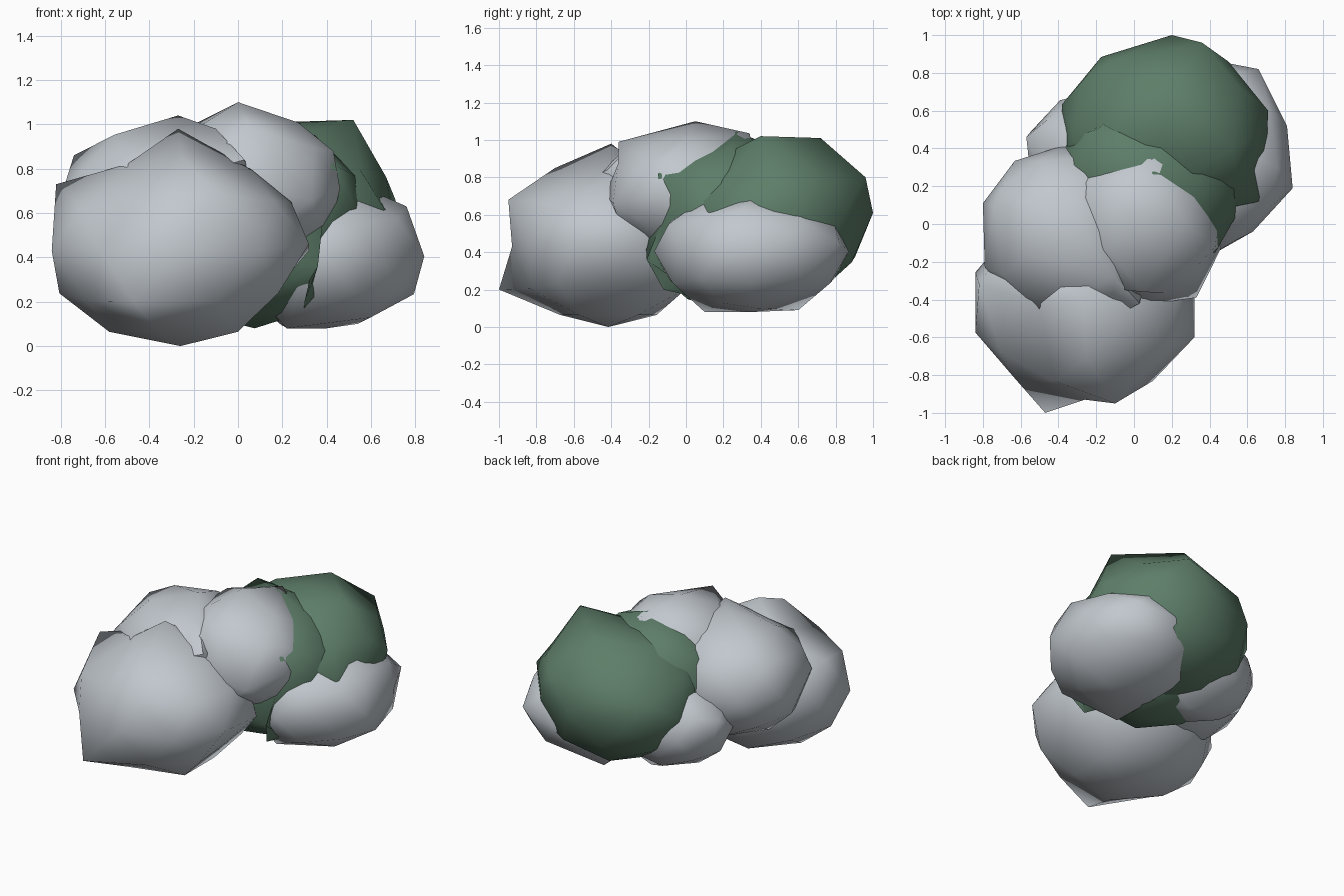
import bpy
import bmesh
import math
from mathutils import Vector

if "Cube" in bpy.data.objects:
    bpy.data.objects.remove(bpy.data.objects["Cube"], do_unlink=True)


def make_material(name, colour):
    mat = bpy.data.materials.new(name)
    mat.use_nodes = True
    mat.diffuse_color = (*colour, 1)
    shader = mat.node_tree.nodes["Principled BSDF"]
    shader.inputs["Base Color"].default_value = (*colour, 1)
    shader.inputs["Roughness"].default_value = 0.9
    return mat


stone = make_material("grey_stone", (0.535, 0.575, 0.615))
moss = make_material("moss_green", (0.11, 0.205, 0.14))


def boulder(name, mat, low, high, corners=()):
    """Low-poly rock filling a box, with its nearest points pulled to given corners."""
    bm = bmesh.new()
    bmesh.ops.create_icosphere(bm, subdivisions=2, radius=1)
    low, high = Vector(low), Vector(high)
    middle, half = (low + high) / 2, (high - low) / 2
    reach = [max(v.co[i] for v in bm.verts) for i in range(3)]
    free = {v: v.co.copy() for v in bm.verts}
    for v in bm.verts:
        v.co = [middle[i] + v.co[i] / reach[i] * half[i] for i in range(3)]
    for corner in map(Vector, corners):
        aim = Vector([(corner[i] - middle[i]) / half[i] for i in range(3)]).normalized()
        nearest = max(free, key=lambda v: free[v].dot(aim))
        nearest.co = corner
        del free[nearest]
    mesh = bpy.data.meshes.new(name)
    bm.to_mesh(mesh)
    bm.free()
    mesh.materials.append(mat)
    obj = bpy.data.objects.new(name, mesh)
    bpy.context.collection.objects.link(obj)
    bpy.ops.object.select_all(action="DESELECT")
    obj.select_set(True)
    bpy.context.view_layer.objects.active = obj
    bpy.ops.object.shade_smooth_by_angle(angle=math.radians(60))


# Large front rock with a peaked top
boulder("front_boulder", stone, (-0.84, -0.93, 0), (0.32, 0.1, 0.86),
        [(-0.27, -0.4, 0.98), (-0.47, -1, 0.2), (-0.1, -0.95, 0.68),
         (-0.82, -0.32, 0.73), (0.32, -0.6, 0.46), (0.24, -0.4, 0.65),
         (-0.5, -0.42, 0.82), (-0.25, -0.7, 0.85), (0.16, -0.42, 0.24),
         (0.13, -0.15, 0.22)])

# Upper rocks resting on the pile
boulder("upper_side_boulder", stone, (-0.8, -0.48, 0.25), (0.08, 0.42, 1.01),
        [(-0.27, -0.05, 1.04), (-0.74, 0.1, 0.86), (-0.79, -0.23, 0.7),
         (0.03, -0.42, 0.84), (-0.1, -0.28, 0.98), (-0.12, -0.5, 0.8),
         (-0.5, -0.46, 0.8)])
boulder("upper_middle_boulder", stone, (-0.38, -0.43, 0.36), (0.46, 0.44, 1.06),
        [(0, 0.05, 1.1), (0.33, -0.39, 0.66), (0.43, -0.12, 0.88),
         (0.05, -0.36, 0.99), (0.1, 0.34, 1.035), (-0.22, 0.2, 0.99)])

# Mossy rocks at the back
boulder("mossy_back_boulder", moss, (-0.38, -0.02, 0.14), (0.7, 0.98, 1.0),
        [(0.2, 1, 0.61), (0.36, 0.96, 0.8), (0.52, 0.4, 1.02),
         (0.2, 0.72, 1.01), (0.71, 0.6, 0.66), (-0.27, 0.76, 0.68),
         (-0.12, 0.86, 0.75), (0.5, 0.86, 0.65), (0.66, 0.12, 0.62),
         (-0.1, 0.55, 0.95)])
boulder("mossy_middle_boulder", moss, (-0.42, -0.22, 0.08), (0.57, 0.68, 1.02),
        [(0.43, -0.15, 0.82), (0.1, 0.27, 1.045), (0.36, -0.21, 0.36),
         (0.3, -0.12, 0.2), (-0.2, 0.5, 0.95)])

# Lower rocks supporting the back
boulder("lower_side_boulder", stone, (-0.04, -0.17, 0.08), (0.84, 0.87, 0.73),
        [(0.66, 0.82, 0.45), (0.81, 0.52, 0.45), (0.63, -0.04, 0.42),
         (0.2, 0.6, 0.09), (0.22, 0.1, 0.08), (0.54, 0.38, 0.1),
         (0.76, 0.3, 0.63)])
boulder("lower_back_boulder", stone, (-0.55, 0.04, 0.13), (0.28, 0.72, 0.73),
        [(-0.57, 0.46, 0.55), (-0.06, 0.46, 0.11)])
